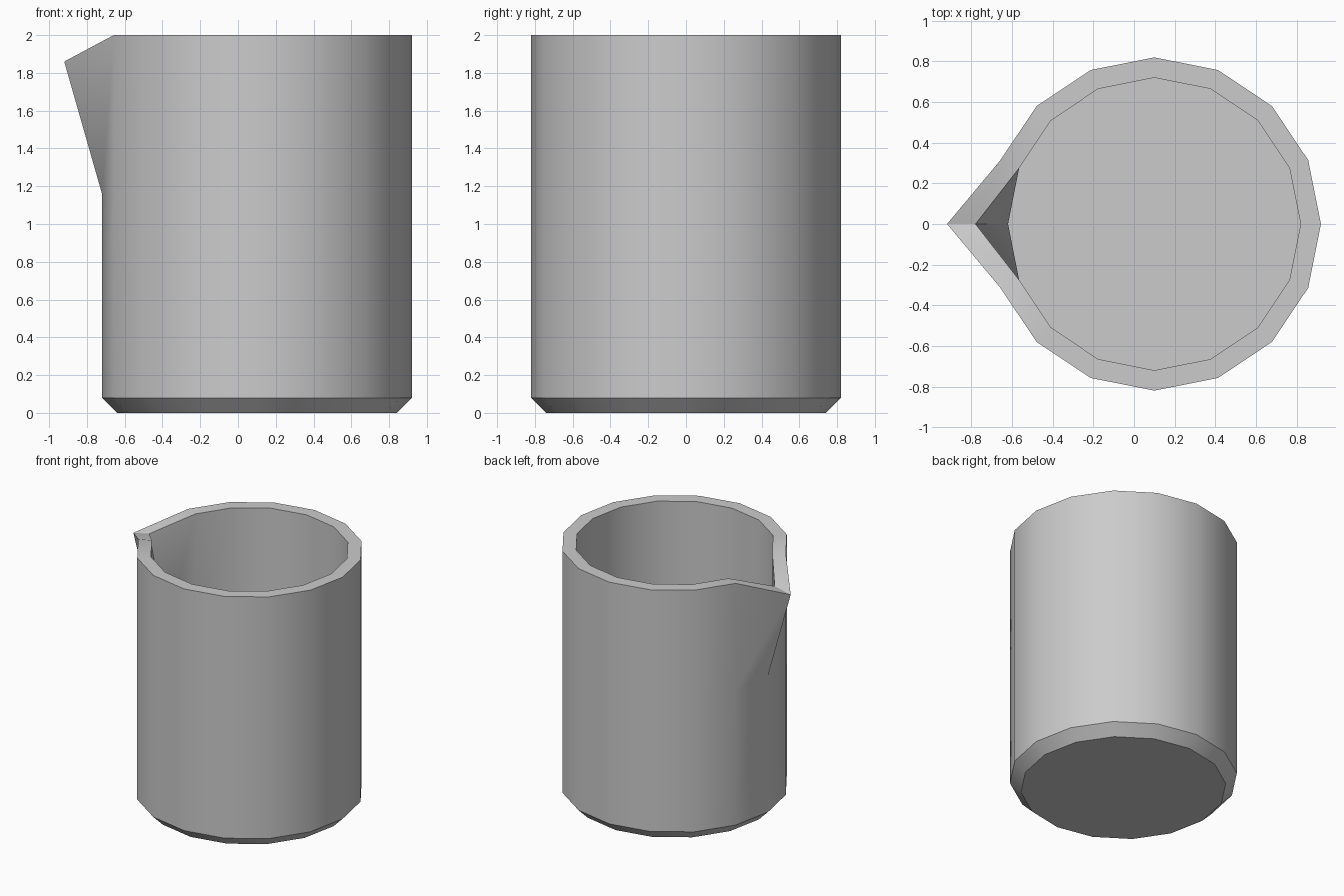
import bpy, bmesh
from math import cos, sin, tau, radians

if "Cube" in bpy.data.objects:
    bpy.data.objects.remove(bpy.data.objects["Cube"])

SIDES = 16
CX = 0.1
SPOUT = SIDES // 2      # ring index that points to -x

bm = bmesh.new()


def ring(radius, z):
    return [bm.verts.new((CX + radius * cos(tau * i / SIDES),
                          radius * sin(tau * i / SIDES), z)) for i in range(SIDES)]


# Profile: base, chamfer, outer wall, rim, inner wall, floor
profile = [(0.74, 0), (0.82, 0.08), (0.82, 1.16), (0.82, 2),
           (0.72, 2), (0.72, 1.16), (0.72, 0.1)]
rings = [ring(r, z) for r, z in profile]

# Pouring spout: pull one outer and one inner rim corner outward
rings[3][SPOUT].co = (-0.92, 0, 1.86)
rings[4][SPOUT].co = (-0.78, 0, 1.89)

# Walls
for a, b in zip(rings, rings[1:]):
    for i in range(SIDES):
        j = (i + 1) % SIDES
        bm.faces.new((a[i], a[j], b[j], b[i]))

# Underside and inner floor
bm.faces.new(rings[0][::-1])
bm.faces.new(rings[-1])
bmesh.ops.recalc_face_normals(bm, faces=bm.faces)

mesh = bpy.data.meshes.new("pitcher_cup")
bm.to_mesh(mesh)
bm.free()
cup = bpy.data.objects.new("pitcher_cup", mesh)
bpy.context.collection.objects.link(cup)
bpy.context.view_layer.objects.active = cup
cup.select_set(True)
bpy.ops.object.shade_smooth_by_angle(angle=radians(30))
